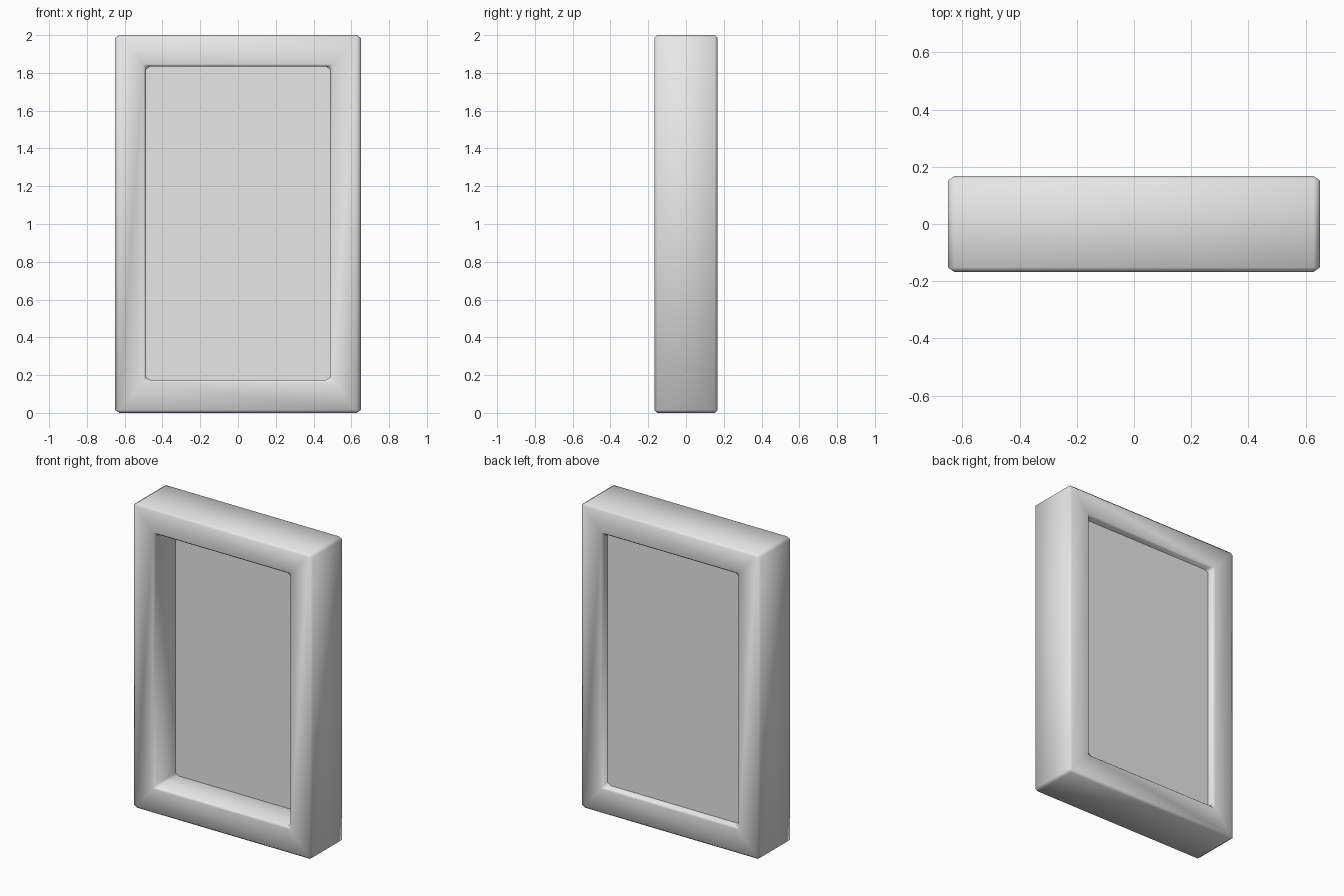
import bpy, bmesh

if "Cube" in bpy.data.objects:
    bpy.data.objects.remove(bpy.data.objects["Cube"], do_unlink=True)

# Single grey finish
grey = bpy.data.materials.new("plain_grey")
grey.use_nodes = True
grey.diffuse_color = (0.8, 0.8, 0.8, 1)
grey.node_tree.nodes["Principled BSDF"].inputs["Base Color"].default_value = (0.8, 0.8, 0.8, 1)


def add_ring(bm, half_x, half_z, mid_z, cut_x, cut_z, y):
    """Rectangle with cut corners, two vertices per corner."""
    ring = []
    for sx, sz in ((1, 1), (-1, 1), (-1, -1), (1, -1)):
        ends = [(half_x, half_z - cut_z), (half_x - cut_x, half_z)]
        if sx * sz < 0:
            ends.reverse()
        for x, z in ends:
            ring.append(bm.verts.new((sx * x, y, mid_z + sz * z)))
    return ring


def finish(bm, name, smooth):
    bmesh.ops.remove_doubles(bm, verts=bm.verts, dist=0.0001)
    bmesh.ops.recalc_face_normals(bm, faces=bm.faces)
    for face in bm.faces:
        face.smooth = smooth
    mesh = bpy.data.meshes.new(name)
    bm.to_mesh(mesh)
    bm.free()
    mesh.materials.append(grey)
    obj = bpy.data.objects.new(name, mesh)
    bpy.context.collection.objects.link(obj)
    return obj


# Frame: chamfered section swept around the opening
depth, bx, by, bz = 0.167, 0.022, 0.015, 0.015
open_x, open_z, open_mid = 0.487, 0.83, 1.004
bm = bmesh.new()
rings = []
for side in (-1, 1):
    face_y, wall_y = side * depth, side * (depth - by)
    half = [
        add_ring(bm, open_x, open_z, open_mid, bx, bz, wall_y),
        add_ring(bm, open_x + 0.014, open_z + 0.012, open_mid, 0, 0, face_y),
        add_ring(bm, 0.65 - bx, 1 - bz, 1, 0, 0, face_y),
        add_ring(bm, 0.65, 1, 1, bx, bz, wall_y),
    ]
    rings += half if side < 0 else half[::-1]
for i, ring in enumerate(rings):
    following = rings[(i + 1) % len(rings)]
    for j in range(len(ring)):
        k = (j + 1) % len(ring)
        bm.faces.new((ring[j], ring[k], following[k], following[j]))
finish(bm, "frame", True)

# Panel: flat board set deep from the front, shallow from the back
bm = bmesh.new()
bmesh.ops.create_cube(bm, size=1)
bmesh.ops.scale(bm, vec=(2 * open_x + 0.01, 0.067, 2 * open_z + 0.01), verts=bm.verts)
bmesh.ops.translate(bm, vec=(0, 0.083, open_mid), verts=bm.verts)
finish(bm, "inset_panel", False)
